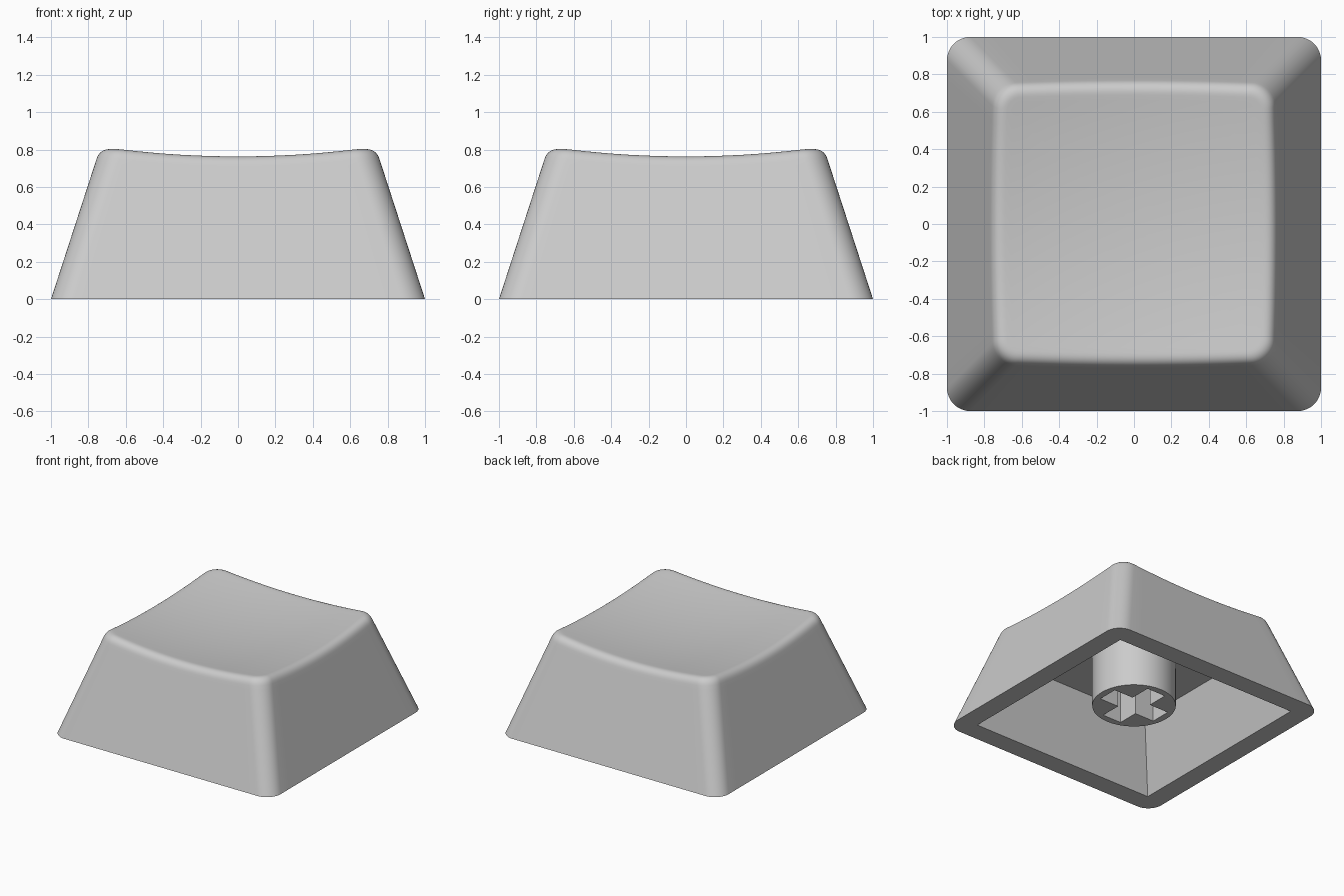
import bpy, bmesh, math
from mathutils import Vector

if "Cube" in bpy.data.objects:
    bpy.data.objects.remove(bpy.data.objects["Cube"])

TAPER = 0.325       # wall inset per unit of height
RADIUS = 0.125      # upright corner radius
FILLET = 0.06       # tangent length of the rounded top edge
CORNER_SEGS, SIDE_SEGS, ARC_SEGS, DISH_RINGS = 10, 16, 8, 14

grey = bpy.data.materials.new("light_grey")
grey.diffuse_color = (0.6, 0.6, 0.6, 1)
grey.use_nodes = True
grey.node_tree.nodes["Principled BSDF"].inputs["Base Color"].default_value = grey.diffuse_color


def dish(x, y):
    """Height of the scooped top surface."""
    return 0.714 + 0.101 * (x * x + y * y)


# Columns around a rounded square: (quadrant, angle, position along side)
columns = []
for q in range(4):
    columns += [(q, math.pi / 2 * i / CORNER_SEGS, None) for i in range(CORNER_SEGS + 1)]
    columns += [(q, None, i / SIDE_SEGS) for i in range(1, SIDE_SEGS)]


def outline(col, a, r, z=0.0):
    """Point of a rounded square with half width a and corner radius r."""
    q, angle, s = col
    c = a - r
    if angle is not None:
        x, y = c + r * math.cos(angle), c + r * math.sin(angle)
    else:
        x, y = c * (1 - 2 * s), a
    for _ in range(q):
        x, y = -y, x
    return Vector((x, y, z))


def column_points(col):
    """Profile from the rim up the wall, over the edge and into the dish."""
    zt = 0.79
    for _ in range(5):
        p = outline(col, 1 - TAPER * zt, RADIUS)
        zt = dish(p.x, p.y)
    zs = zt - FILLET * 0.95
    start = outline(col, 1 - TAPER * zs, RADIUS, zs)
    peak = outline(col, 1 - TAPER * zt, RADIUS, zt)
    end = outline(col, 1 - TAPER * zt - FILLET, RADIUS - FILLET)
    end.z = dish(end.x, end.y)
    pts = [outline(col, 1, RADIUS), outline(col, 1 - TAPER * (zs - 0.03), RADIUS, zs - 0.03)]
    for i in range(ARC_SEGS + 1):
        u = i / ARC_SEGS
        pts.append(start * (1 - u) ** 2 + peak * 2 * u * (1 - u) + end * u * u)
    for i in range(1, DISH_RINGS):
        f = 1 - i / DISH_RINGS if i > 1 else 0.96
        pts.append(Vector((end.x * f, end.y * f, dish(end.x * f, end.y * f))))
    return pts


def finish(obj, angle):
    obj.data.materials.clear()
    obj.data.materials.append(grey)
    bpy.context.view_layer.objects.active = obj
    obj.select_set(True)
    bpy.ops.object.shade_smooth_by_angle(angle=math.radians(angle))
    obj.select_set(False)


# Key cap shell: cavity ceiling, cavity walls, rim, outer walls, dish
CEILING = 0.54
bm = bmesh.new()
rings = None
for col in columns:
    pts = [outline(col, 0.665, 0, CEILING), outline(col, 0.838, 0, 0)] + column_points(col)
    verts = [bm.verts.new(p) for p in pts]
    rings = rings or [[] for _ in pts]
    for ring, v in zip(rings, verts):
        ring.append(v)
n = len(columns)
for low, high in zip(rings, rings[1:]):
    for i in range(n):
        j = (i + 1) % n
        bm.faces.new((low[i], low[j], high[j], high[i]))
centre = bm.verts.new((0, 0, dish(0, 0)))
for i in range(n):
    bm.faces.new((rings[-1][i], rings[-1][(i + 1) % n], centre))
bm.faces.new(rings[0][::-1])
bmesh.ops.remove_doubles(bm, verts=bm.verts[:], dist=1e-5)
bmesh.ops.recalc_face_normals(bm, faces=bm.faces[:])
mesh = bpy.data.meshes.new("key_cap_shell")
bm.to_mesh(mesh)
bm.free()
shell = bpy.data.objects.new("key_cap_shell", mesh)
bpy.context.collection.objects.link(shell)
finish(shell, 30)

# Stem: round post with a cross-shaped socket, extruded from its outline
STEM_BOTTOM, STEM_TOP, STEM_R = 0.11, 0.56, 0.315
L, W = 0.26, 0.085  # socket arm length and half width
circle = [(STEM_R * math.cos(math.tau * i / 48), STEM_R * math.sin(math.tau * i / 48))
          for i in range(48)]
cross = []
for q in range(4):
    for x, y in ((L, -W), (L, W), (W, W)):
        for _ in range(q):
            x, y = -y, x
        cross.append((x, y))

curve = bpy.data.curves.new("stem_outline", 'CURVE')
curve.dimensions = '2D'
curve.fill_mode = 'BOTH'
curve.extrude = (STEM_TOP - STEM_BOTTOM) / 2
for loop in (circle, cross):
    spline = curve.splines.new('POLY')
    spline.points.add(len(loop) - 1)
    for point, (x, y) in zip(spline.points, loop):
        point.co = (x, y, 0, 1)
    spline.use_cyclic_u = True
source = bpy.data.objects.new("stem_outline", curve)
bpy.context.collection.objects.link(source)
bpy.context.view_layer.update()
depsgraph = bpy.context.evaluated_depsgraph_get()
stem_mesh = bpy.data.meshes.new_from_object(source.evaluated_get(depsgraph))
bpy.data.objects.remove(source)

bm = bmesh.new()
bm.from_mesh(stem_mesh)
bmesh.ops.remove_doubles(bm, verts=bm.verts[:], dist=1e-5)
bmesh.ops.recalc_face_normals(bm, faces=bm.faces[:])
bmesh.ops.translate(bm, verts=bm.verts[:], vec=(0, 0, (STEM_TOP + STEM_BOTTOM) / 2))
bm.to_mesh(stem_mesh)
bm.free()
stem = bpy.data.objects.new("stem", stem_mesh)
bpy.context.collection.objects.link(stem)
finish(stem, 30)
